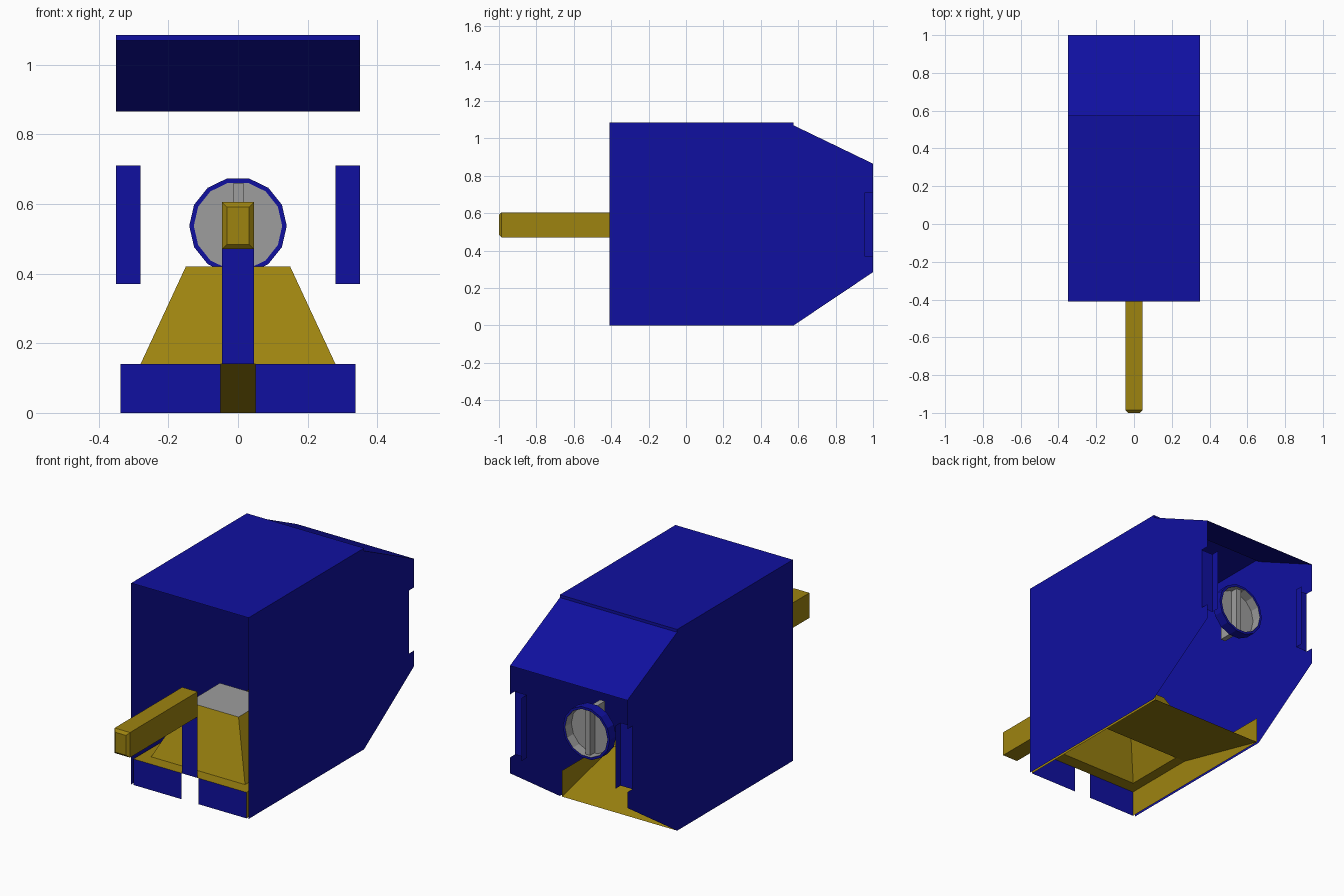
import bpy, bmesh, math

cube = bpy.data.objects.get("Cube")
if cube:
    bpy.data.objects.remove(cube, do_unlink=True)


def material(name, rgb):
    m = bpy.data.materials.new(name)
    m.use_nodes = True
    m.diffuse_color = (*rgb, 1)
    bsdf = next(n for n in m.node_tree.nodes if n.type == 'BSDF_PRINCIPLED')
    bsdf.inputs["Base Color"].default_value = (*rgb, 1)
    return m


BLUE = material("deep blue", (0.005, 0.005, 0.35))
GOLD = material("dull gold", (0.34, 0.23, 0.005))
GREY = material("metal grey", (0.34, 0.34, 0.34))


def sheets(name, polys, *mats):
    """Thin sheet-metal part from a few polygons."""
    bm = bmesh.new()
    for p in polys:
        bm.faces.new([bm.verts.new(v) for v in p])
    bmesh.ops.remove_doubles(bm, verts=bm.verts, dist=1e-4)
    return finish(name, bm, *mats)


def finish(name, bm, *mats):
    me = bpy.data.meshes.new(name)
    bm.to_mesh(me)
    bm.free()
    ob = bpy.data.objects.new(name, me)
    bpy.context.collection.objects.link(ob)
    for m in mats:
        me.materials.append(m)
    return ob


def box(name, x, y, z, mat):
    bm = bmesh.new()
    bmesh.ops.create_cube(bm, size=1)
    for v in bm.verts:
        v.co = [r[0] if c < 0 else r[1] for c, r in zip(v.co, (x, y, z))]
    return finish(name, bm, mat)


def plate_y(y, x0, x1, z0, z1):
    return [(x0, y, z0), (x1, y, z0), (x1, y, z1), (x0, y, z1)]


W, F, B, K = 0.35, -0.41, 0.575, 1.0   # half width, front, chamfer start, back

# Roof: flat sheet, small step, sloping rear sheet
roof = [(F, 1.085), (B, 1.085), (B, 1.07), (K, 0.865)]
sheets("roof", [[(-W, *a), (W, *a), (W, *b), (-W, *b)]
                for a, b in zip(roof, roof[1:])], BLUE)

# Side walls with a notch in the rear edge, and the folded-in tab beside it
wall = [(F, 0), (B, 0), (K, 0.285), (K, 0.37), (0.957, 0.37),
        (0.957, 0.71), (K, 0.71), (K, 0.865), (B, 1.07), (B, 1.085), (F, 1.085)]
for s, side in ((1, "left"), (-1, "right")):
    sheets(side + "_wall", [[(s * W, y, z) for y, z in wall]], BLUE)
    sheets(side + "_rear_tab",
           [plate_y(0.957, s * 0.28, s * W, 0.37, 0.71),
            [(s * 0.28, 0.957, 0.37), (s * 0.28, K, 0.37),
             (s * 0.28, K, 0.71), (s * 0.28, 0.957, 0.71)]], BLUE)
    # Low front plate and gold skirt inside the wall
    sheets(side + "_front_plate", [plate_y(F, s * 0.05, s * 0.337, 0, 0.14)], BLUE)
    sheets(side + "_skirt", [[(s * 0.337, F, 0), (s * 0.337, B, 0),
                              (s * 0.337, B, 0.14), (s * 0.337, F, 0.14)]], GOLD)

# Strip below the pin
sheets("pin_support", [plate_y(F, -0.046, 0.046, 0.14, 0.47)], BLUE)


def ring(x, y0, y1, z):
    return [(-x, y0, z), (x, y0, z), (x, y1, z), (-x, y1, z)]


def band(a, b):
    return [[a[i], a[(i + 1) % 4], b[(i + 1) % 4], b[i]] for i in range(4)]


# Hollow hopper: ledge, four sloping sides, grey lid, rear ramp
outer, base, top = (ring(0.337, F, 0.2, 0.14), ring(0.28, -0.34, 0.19, 0.14),
                    ring(0.15, -0.21, 0.06, 0.42))
sheets("hopper_ledge", band(outer, base), GOLD)
sheets("hopper_sides", band(base, top), GOLD)
sheets("hopper_lid", [top], GREY)
sheets("rear_ramp", [[(-0.337, 0.0, 0.14), (0.337, 0.0, 0.14),
                      (0.337, B, 0), (-0.337, B, 0)]], GOLD)

# Pin with a bevelled tip
pin = box("pin", (-0.046, 0.046), (-1, F), (0.47, 0.605), GOLD)
bm = bmesh.new()
bm.from_mesh(pin.data)
tip = [e for e in bm.edges if all(v.co.y < -0.9 for v in e.verts)]
bmesh.ops.bevel(bm, geom=tip, offset=0.014, segments=1, affect='EDGES')
bm.to_mesh(pin.data)
bm.free()

# Round cup at the rear: blue rim and outside, grey inside and floor
N, CZ = 14, 0.537
profile = [(0.127, 0.795), (0.14, 0.795), (0.14, 0.85), (0.127, 0.85), (0.127, 0.796)]


def pt(r, y, i):
    a = 2 * math.pi * i / N
    return (r * math.cos(a), y, CZ + r * math.sin(a))


polys = [[pt(*a, i), pt(*a, i + 1), pt(*b, i + 1), pt(*b, i)]
         for a, b in zip(profile, profile[1:]) for i in range(N)]
polys.append([pt(0.127, 0.796, i) for i in range(N)])
cup = sheets("rear_cup", polys, BLUE, GREY)
for f in cup.data.polygons:
    if all((cup.data.vertices[v].co.x ** 2 + (cup.data.vertices[v].co.z - CZ) ** 2) < 0.0169
           for v in f.vertices):
        f.material_index = 1

# Thin upright blade through the cup
box("cup_blade", (-0.013, 0.016), (0.71, 0.835), (0.415, 0.66), GREY)
